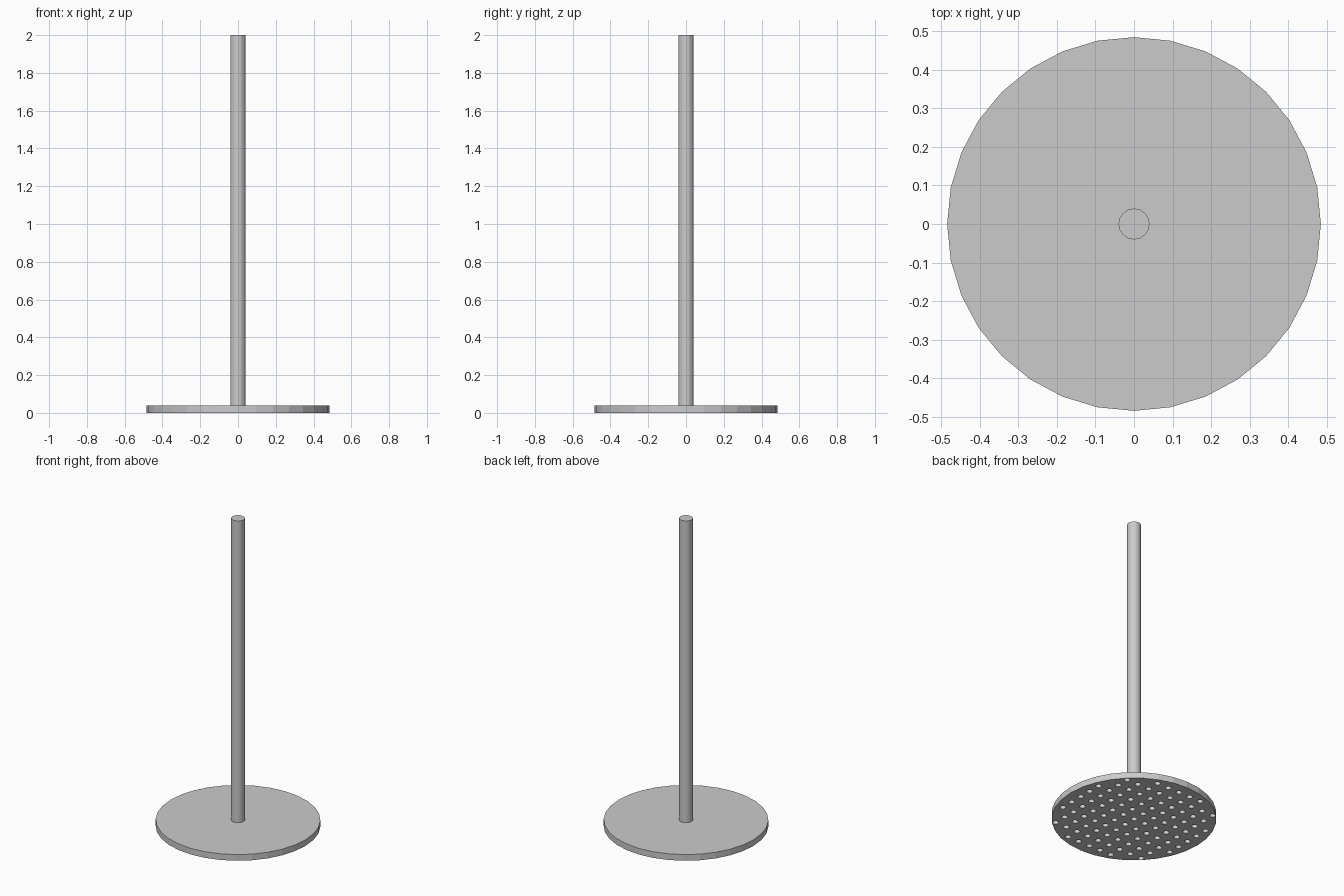
import bpy, bmesh
from mathutils import Matrix

cube = bpy.data.objects.get("Cube")
if cube:
    bpy.data.objects.remove(cube, do_unlink=True)

metal = bpy.data.materials.new("brushed_grey_metal")
metal.use_nodes = True
GREY = (0.6, 0.6, 0.6, 1)
metal.diffuse_color = GREY
metal.node_tree.nodes["Principled BSDF"].inputs["Base Color"].default_value = GREY


def add_cylinder(bm, x, y, radius, z0, z1, sides):
    bmesh.ops.create_cone(
        bm, cap_ends=True, segments=sides, radius1=radius, radius2=radius,
        depth=z1 - z0, matrix=Matrix.Translation((x, y, (z0 + z1) / 2)))


def make_object(name, bm):
    mesh = bpy.data.meshes.new(name)
    bm.to_mesh(mesh)
    bm.free()
    mesh.materials.append(metal)
    obj = bpy.data.objects.new(name, mesh)
    bpy.context.scene.collection.objects.link(obj)
    return obj


# Flat round spray plate
THICKNESS = 0.04
bm = bmesh.new()
add_cylinder(bm, 0, 0, 0.485, 0, THICKNESS, 32)
spray_plate = make_object("spray_plate", bm)

# Square grid of blind holes in the underside, kept inside the rim
SPACING, REACH = 0.082, 5
bm = bmesh.new()
for i in range(-REACH, REACH + 1):
    for j in range(-REACH, REACH + 1):
        if i * i + j * j <= 32:
            add_cylinder(bm, i * SPACING, j * SPACING, 0.018, -0.02, 0.03, 16)
hole_cutter = make_object("hole_cutter", bm)

# Cut the holes, then drop the cutter
cut = spray_plate.modifiers.new("spray_holes", 'BOOLEAN')
cut.operation = 'DIFFERENCE'
cut.solver = 'EXACT'
cut.object = hole_cutter
hole_cutter.hide_render = True
bpy.context.view_layer.update()
graph = bpy.context.evaluated_depsgraph_get()
cut_mesh = bpy.data.meshes.new_from_object(spray_plate.evaluated_get(graph))
spray_plate.modifiers.clear()
spray_plate.data = cut_mesh
bpy.data.objects.remove(hole_cutter, do_unlink=True)

# Straight supply pipe
bm = bmesh.new()
add_cylinder(bm, 0, 0, 0.04, THICKNESS, 2, 32)
make_object("supply_pipe", bm)
